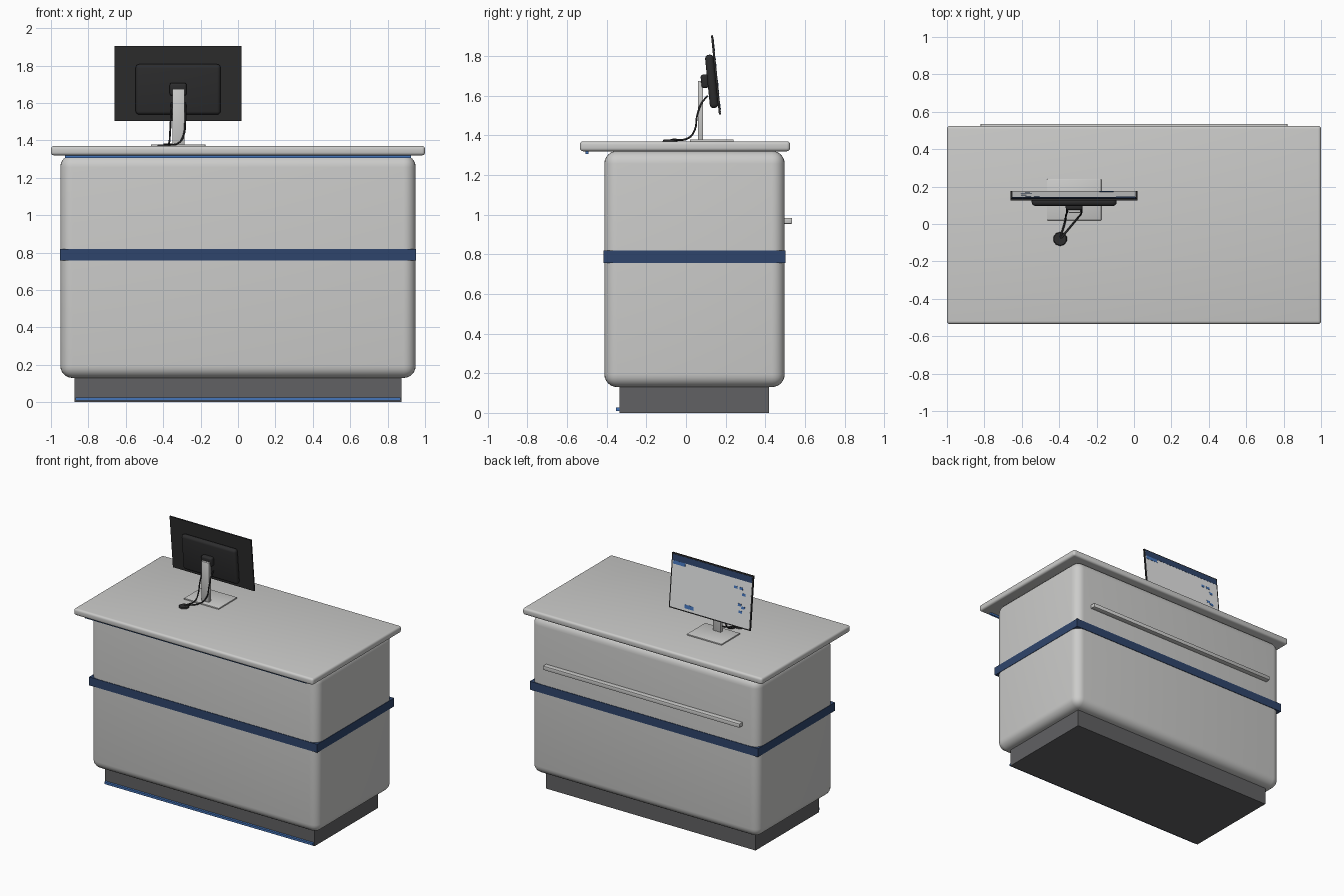
import bpy, bmesh
from mathutils import Matrix, Vector

if "Cube" in bpy.data.objects:
    bpy.data.objects.remove(bpy.data.objects["Cube"], do_unlink=True)


def material(name, r, g, b):
    m = bpy.data.materials.new(name)
    m.use_nodes = True
    m.diffuse_color = (r, g, b, 1)
    m.node_tree.nodes["Principled BSDF"].inputs["Base Color"].default_value = (r, g, b, 1)
    return m


LIGHT = material("light_grey", 0.60, 0.60, 0.59)
PLINTH = material("dark_grey", 0.12, 0.12, 0.125)
BLACK = material("soft_black", 0.026, 0.026, 0.027)
NAVY = material("navy_blue", 0.028, 0.06, 0.15)
BLUE = material("bright_blue", 0.06, 0.18, 0.50)
SCREEN = material("screen_white", 0.82, 0.83, 0.83)


def add_object(name, bm, mat, frame, smooth):
    mesh = bpy.data.meshes.new(name)
    bm.to_mesh(mesh)
    bm.free()
    mesh.materials.append(mat)
    obj = bpy.data.objects.new(name, mesh)
    bpy.context.collection.objects.link(obj)
    obj.matrix_world = frame
    if smooth:
        bpy.ops.object.select_all(action="DESELECT")
        obj.select_set(True)
        bpy.context.view_layer.objects.active = obj
        bpy.ops.object.shade_smooth_by_angle(angle=0.6)
    return obj


def box(name, x, y, z, mat, bevel=0, segments=4, frame=Matrix()):
    """Box from (min, max) pairs on each axis, with optionally rounded edges."""
    bm = bmesh.new()
    bmesh.ops.create_cube(bm, size=1)
    for v in bm.verts:
        v.co = Vector([a[0] if c < 0 else a[1] for a, c in zip((x, y, z), v.co)])
    if bevel:
        bmesh.ops.bevel(bm, geom=bm.edges[:], offset=bevel, segments=segments,
                        profile=0.5, affect="EDGES")
    return add_object(name, bm, mat, frame, bevel > 0)


# Counter: plinth, rounded body, band and overhanging top
box("plinth", (-0.875, 0.875), (-0.335, 0.42), (0, 0.14), PLINTH)
box("counter_body", (-0.95, 0.95), (-0.412, 0.498), (0.13, 1.322), LIGHT, 0.065, 6)
box("waist_band", (-0.953, 0.953), (-0.416, 0.502), (0.757, 0.82), NAVY)
box("counter_top", (-1, 1), (-0.535, 0.525), (1.32, 1.37), LIGHT, 0.016)

# Light strips along the front and the long handle at the back
box("upper_light_strip", (-0.925, 0.925), (-0.507, -0.492), (1.306, 1.322), BLUE)
box("lower_light_strip", (-0.868, 0.868), (-0.352, -0.334), (0.01, 0.026), BLUE)
box("drawer_handle", (-0.82, 0.82), (0.49, 0.535), (0.954, 0.984), LIGHT, 0.003, 2)

# Monitor stand
box("stand_base", (-0.465, -0.175), (0.02, 0.24), (1.369, 1.379), LIGHT, 0.002, 2)
box("stand_neck", (-0.35, -0.286), (0.06, 0.087), (1.375, 1.675), LIGHT, 0.003, 2)

# Monitor, tilted back, built in its own frame with the screen towards +y
tilt = Matrix.Translation((-0.32, 0.151, 1.705)) @ Matrix.Rotation(0.1, 4, "X")
box("monitor_panel", (-0.34, 0.34), (-0.005, 0.005), (-0.201, 0.201), BLACK, frame=tilt)
box("monitor_back_housing", (-0.227, 0.227), (-0.046, -0.003), (-0.165, 0.105),
    BLACK, 0.019, 4, tilt)
box("monitor_mount", (-0.045, 0.045), (-0.078, -0.04), (-0.06, 0.008),
    BLACK, 0.012, 3, tilt)


def plate(name, x, z, mat, front=0.0075):
    box(name, x, (0.004, front), z, mat, frame=tilt)


# Screen image made of thin plates
plate("screen", (-0.331, 0.331), (-0.192, 0.192), SCREEN, 0.006)
plate("screen_header", (-0.331, 0.331), (0.147, 0.192), NAVY, 0.007)
plate("screen_tab", (0.225, 0.325), (0.122, 0.147), BLUE)
plate("screen_button", (0.135, 0.21), (-0.175, -0.148), BLUE)
for i, (px, pz) in enumerate([(-0.2, 0.085), (-0.245, 0.085), (-0.27, 0.045),
                              (-0.24, -0.035), (-0.27, -0.05), (-0.25, -0.085)]):
    plate("screen_icon_%d" % (i + 1), (px - 0.014, px + 0.014),
          (pz - 0.009, pz + 0.009), BLUE)

# Cable grommet on the counter top
bm = bmesh.new()
bmesh.ops.create_cone(bm, cap_ends=True, segments=10, radius1=0.038, radius2=0.034, depth=0.01)
add_object("cable_grommet", bm, BLACK, Matrix.Translation((-0.395, -0.08, 1.374)), False)


def cable(name, xs):
    side = [(0.11, 1.60), (0.08, 1.565), (0.056, 1.50), (0.045, 1.43),
            (0.015, 1.388), (-0.075, 1.378)]
    curve = bpy.data.curves.new(name, "CURVE")
    curve.dimensions = "3D"
    curve.bevel_depth = 0.005
    curve.bevel_resolution = 1
    curve.resolution_u = 5
    curve.use_fill_caps = True
    spline = curve.splines.new("BEZIER")
    spline.bezier_points.add(len(side) - 1)
    for p, x, (y, z) in zip(spline.bezier_points, xs, side):
        p.co = (x, y, z)
        p.handle_left_type = p.handle_right_type = "AUTO"
    curve.materials.append(BLACK)
    bpy.context.collection.objects.link(bpy.data.objects.new(name, curve))


# Two cables running from the monitor down to the grommet
cable("cable_left", (-0.282, -0.281, -0.282, -0.29, -0.315, -0.39))
cable("cable_right", (-0.355, -0.357, -0.36, -0.364, -0.368, -0.395))
